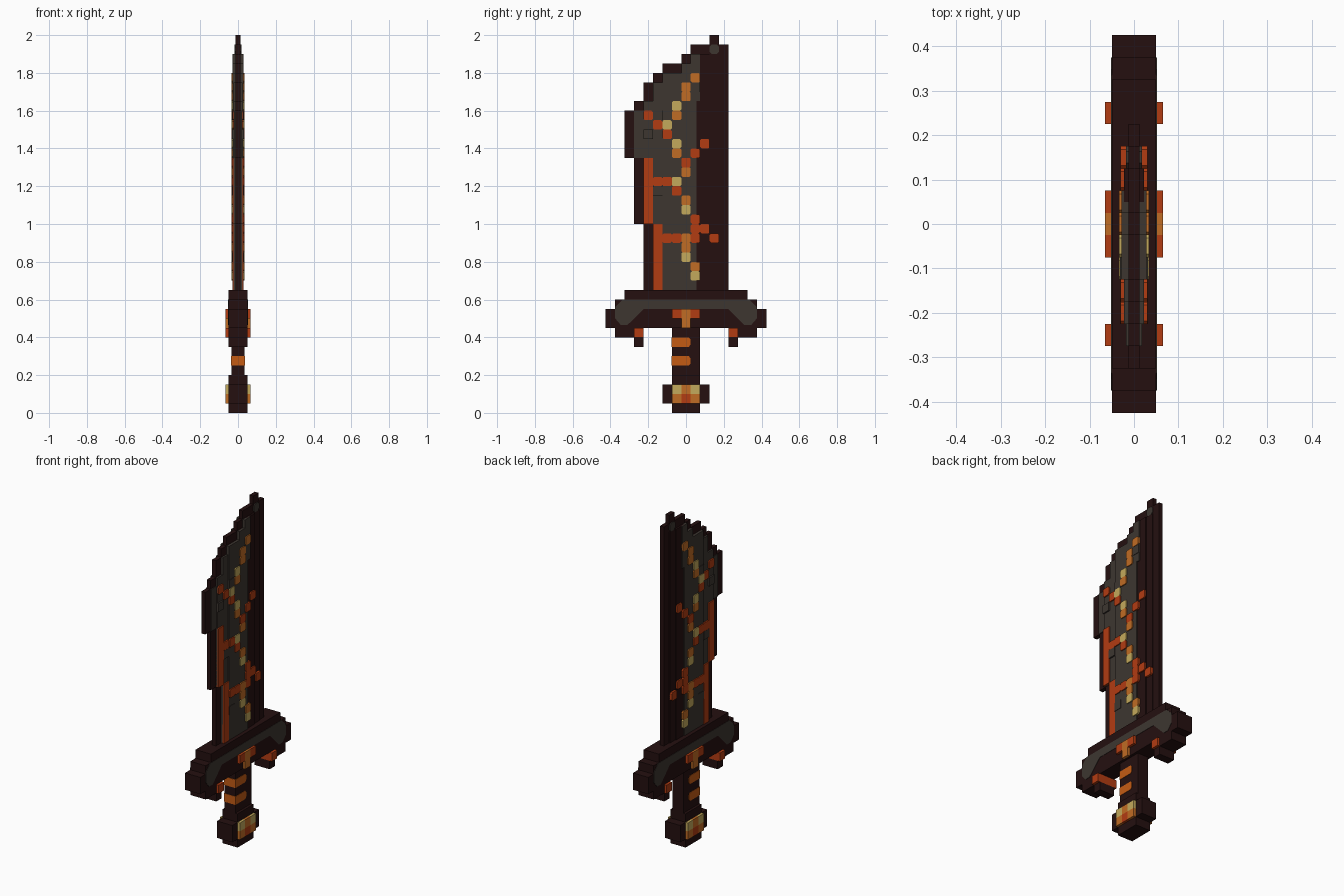
import bpy, bmesh

if "Cube" in bpy.data.objects:
    bpy.data.objects.remove(bpy.data.objects["Cube"])

def material(name, rgb):
    m = bpy.data.materials.new(name)
    m.diffuse_color = (*rgb, 1)
    m.use_nodes = True
    m.node_tree.nodes["Principled BSDF"].inputs["Base Color"].default_value = m.diffuse_color
    return m

DARK = material("dark_iron", (0.018, 0.005, 0.005))
GREY = material("ash_grey", (0.047, 0.037, 0.030))
RED = material("ember_red", (0.45, 0.045, 0.006))
ORANGE = material("lava_orange", (0.53, 0.15, 0.018))
YELLOW = material("hot_yellow", (0.55, 0.40, 0.107))
WRAP = material("wrap_orange", (0.55, 0.105, 0.007))

def rect(y0, y1, z0, z1, c=0.0):
    """Rectangle in the side plane, with optional cut corners."""
    if not c:
        return [(y0, z0), (y1, z0), (y1, z1), (y0, z1)]
    return [(y0 + c, z0), (y1 - c, z0), (y1, z0 + c), (y1, z1 - c),
            (y1 - c, z1), (y0 + c, z1), (y0, z1 - c), (y0, z0 + c)]

def stepped(rows):
    """Stair-stepped outline from stacked rows (z0, z1, y_left, y_right)."""
    pts = []
    for z0, z1, a, b in rows:
        pts += [(b, z0), (b, z1)]
    for z0, z1, a, b in reversed(rows):
        pts += [(a, z1), (a, z0)]
    return [p for i, p in enumerate(pts) if p != pts[i - 1]]

def build(name, mat, shapes):
    """Each shape is (outline, x0, x1): a through slab if x0 is 0, else a plate on both sides."""
    bm = bmesh.new()
    for pts, x0, x1 in shapes:
        for s, inner in ([(1, -x1)] if x0 == 0 else [(1, x0), (-1, -x0)]):
            lo = [bm.verts.new((inner, y, z)) for y, z in pts]
            hi = [bm.verts.new((s * x1, y, z)) for y, z in pts]
            bm.faces.new(hi if s > 0 else hi[::-1])
            if x0 == 0:
                bm.faces.new(lo[::-1])
            for i in range(len(pts)):
                j = (i + 1) % len(pts)
                q = [lo[i], lo[j], hi[j], hi[i]]
                bm.faces.new(q if s > 0 else q[::-1])
    me = bpy.data.meshes.new(name)
    bm.to_mesh(me)
    bm.free()
    me.materials.append(mat)
    ob = bpy.data.objects.new(name, me)
    bpy.context.collection.objects.link(ob)
    return ob

# Blade core: thin outline plus a thicker spine step
blade = [(0.65, 1.0, -0.225, 0.225), (1.0, 1.35, -0.275, 0.225),
         (1.35, 1.6, -0.325, 0.225), (1.6, 1.65, -0.275, 0.225),
         (1.65, 1.75, -0.225, 0.225), (1.75, 1.8, -0.175, 0.225),
         (1.8, 1.85, -0.125, 0.225), (1.85, 1.9, -0.025, 0.225),
         (1.9, 1.95, 0.025, 0.225), (1.95, 2.0, 0.125, 0.175)]
build("blade_core", DARK, [(stepped(blade), 0, 0.0125)])
build("blade_spine", DARK, [(rect(0.05, 0.175, 0.65, 1.9), 0.0125, 0.0175),
                            (rect(0.05, 0.125, 0.65, 1.9), 0.0175, 0.0225)])

# Grey blade face, rising in steps toward the middle
face = [(0.65, 1.0, -0.175, 0.055), (1.0, 1.35, -0.225, 0.055),
        (1.35, 1.6, -0.275, 0.055), (1.6, 1.65, -0.225, 0.055),
        (1.65, 1.75, -0.175, 0.075), (1.75, 1.8, -0.125, 0.075),
        (1.8, 1.85, -0.025, 0.075), (1.85, 1.9, 0.025, 0.075)]
layers = []
for limit, x0, x1 in [(-1, 0.0125, 0.0175), (-0.225, 0.0175, 0.0225), (-0.125, 0.0225, 0.028)]:
    layers.append((stepped([(a, b, max(l, limit), r) for a, b, l, r in face]), x0, x1))
build("blade_face", GREY, layers)
chips = [(-4, 29), (-2, 31), (-3, 23), (-2, 16), (1, 34)]
build("raised_chips", GREY, [(rect(c * .05 - .025, c * .05 + .025, r * .05, r * .05 + .05), 0.02, 0.031)
                             for c, r in chips])
build("tip_chip", GREY, [(rect(0.125, 0.175, 1.9, 1.95, 0.012), 0.0125, 0.0175)])

# Glowing cracks: cells given as (column, row) on a 0.05 grid
def cracks(name, mat, cells):
    shapes = []
    for c, r in cells:
        y, z = c * 0.05, r * 0.05
        top = 0.03 if c > 1 or c < -2 else 0.034
        shapes.append((rect(y - .025, y + .025, z, z + .05, 0.007), 0.0125, top))
    return build(name, mat, shapes)

cracks("red_cracks", RED, [(-3, 30), (-4, 31), (-2, 29), (0, 26), (1, 27), (2, 28), (-3, 24),
                           (-2, 24), (-1, 23), (1, 20), (1, 19), (2, 19), (3, 18), (1, 18),
                           (-2, 18), (-1, 18)])
cracks("orange_cracks", ORANGE, [(1, 35), (0, 34), (0, 33), (-1, 31), (-1, 27), (0, 25),
                                 (0, 22), (0, 18), (0, 17), (1, 15)])
cracks("yellow_cracks", YELLOW, [(-1, 32), (-2, 30), (-1, 28), (-1, 24), (0, 21), (0, 16), (1, 14)])
build("red_edge_line", RED, [(rect(-0.225, -0.175, 1.0, 1.35), 0.0125, 0.03),
                             (rect(-0.175, -0.125, 0.65, 1.0), 0.0125, 0.03)])

# Cross guard with drooping ends
build("guard", DARK, [(stepped([(0.45, 0.55, -0.425, 0.425), (0.55, 0.6, -0.375, 0.375),
                                (0.6, 0.65, -0.325, 0.325)]), 0, 0.05)])
half = [(0.225, 0.55), (0.285, 0.49), (0.31, 0.465), (0.345, 0.465),
        (0.375, 0.5), (0.375, 0.56), (0.335, 0.6)]
build("guard_band", GREY, [(half + [(-y, z) for y, z in reversed(half)], 0.05, 0.052)])
hooks, claws = [], []
for s in (1, -1):
    def side(a, b, z0, z1):
        return rect(min(s * a, s * b), max(s * a, s * b), z0, z1)
    hooks += [(side(0.275, 0.375, 0.4, 0.45), 0, 0.05), (side(0.225, 0.275, 0.35, 0.4), 0, 0.05)]
    claws.append((side(0.225, 0.275, 0.4, 0.45), 0, 0.065))
build("guard_hooks", DARK, hooks)
build("guard_embers", RED, claws)
build("guard_gem_sides", RED, [(rect(-0.075, -0.025, 0.5, 0.55), 0.05, 0.065),
                               (rect(0.025, 0.075, 0.5, 0.55), 0.05, 0.065)])
build("guard_gem_centre", ORANGE, [(rect(-0.025, 0.025, 0.45, 0.55), 0.05, 0.065)])

# Grip with wraps around its front edge
build("grip", DARK, [(rect(-0.075, 0.075, 0.2, 0.45), 0, 0.035)])
build("grip_wraps", WRAP, [([(-0.077, z), (0.015, z), (0.025, z + 0.012), (0.025, z + 0.038),
                             (0.015, z + 0.05), (-0.077, z + 0.05)], 0, 0.037) for z in (0.25, 0.35)])

# Pommel with coloured plates
build("pommel", DARK, [(stepped([(0, 0.05, -0.075, 0.075), (0.05, 0.15, -0.125, 0.125),
                                 (0.15, 0.2, -0.075, 0.075)]), 0, 0.05)])
def pommel_plate(c, r):
    return (rect(c * .05 - .025, c * .05 + .025, r * .05, r * .05 + .05), 0.05, 0.065)
build("pommel_yellow", YELLOW, [pommel_plate(-1, 2), pommel_plate(1, 2)])
build("pommel_orange", ORANGE, [pommel_plate(0, 2), pommel_plate(-1, 1), pommel_plate(1, 1)])
build("pommel_red", RED, [pommel_plate(0, 1)])
